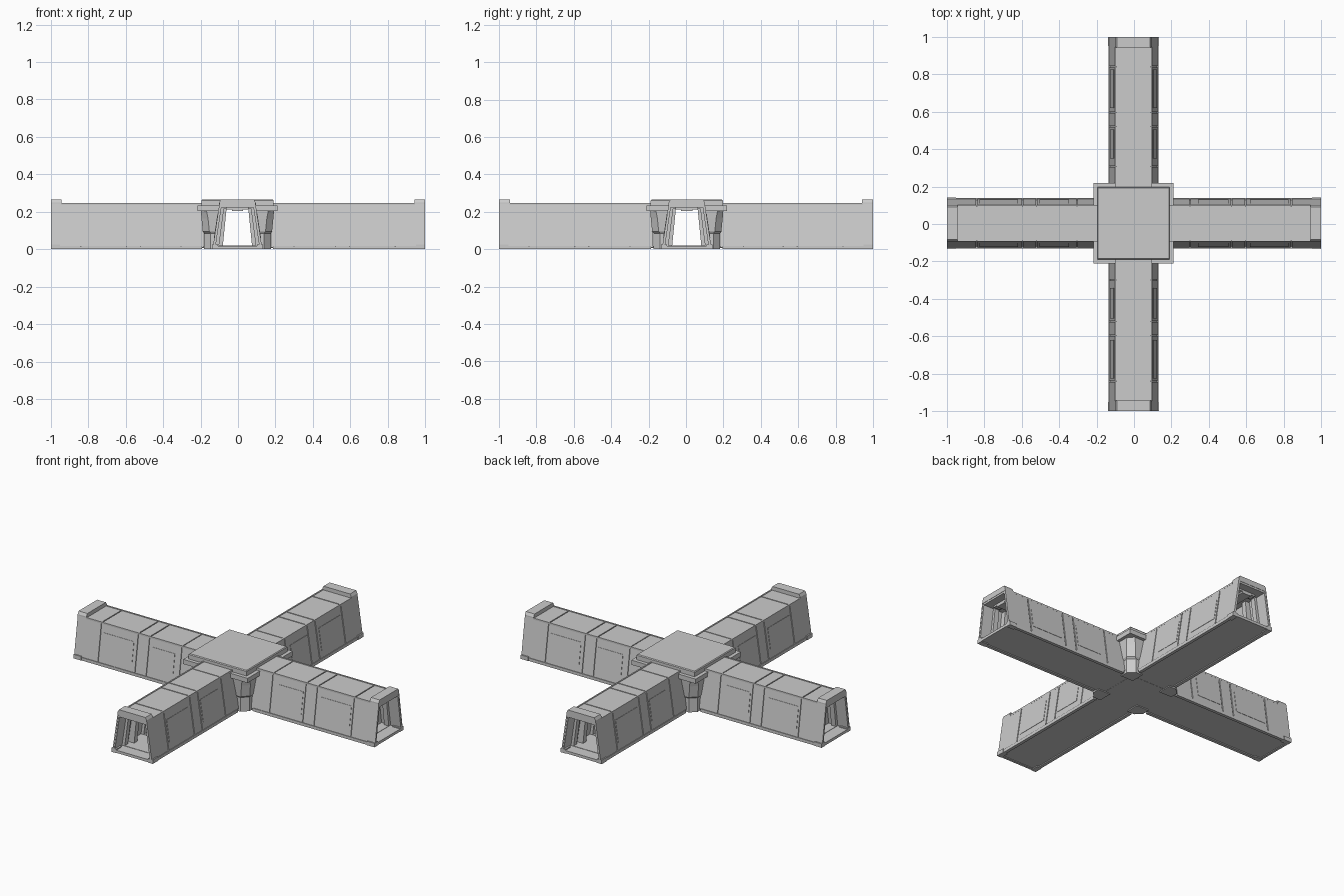
import bpy, bmesh, math
from mathutils import Matrix, Vector

if "Cube" in bpy.data.objects:
    bpy.data.objects.remove(bpy.data.objects["Cube"])

CX, CY = -0.003, 0.004          # slight offset of the corridor axes


def w(z):                       # half width of the sloped wall at height z
    return 0.133 - 0.15 * z


def add(name, loops, closed=False, turn=0):
    """Skin a list of equal-length vertex loops; cap the ends or close the ring."""
    bm = bmesh.new()
    rows = [[bm.verts.new(p) for p in lp] for lp in loops]
    n = len(rows[0])
    pairs = list(zip(rows, rows[1:])) + ([(rows[-1], rows[0])] if closed else [])
    for a, b in pairs:
        for i in range(n):
            j = (i + 1) % n
            bm.faces.new((a[i], a[j], b[j], b[i]))
    if not closed:
        bm.faces.new(rows[0])
        bm.faces.new(rows[-1])
    bmesh.ops.recalc_face_normals(bm, faces=bm.faces)
    bm.transform(Matrix.Rotation(turn * math.pi / 2, 4, 'Z'))
    off = Vector((CX, CY, 0))
    for v in bm.verts:          # keep the arm tips exactly at +-1
        for k in (0, 1):
            if abs(v.co[k]) < 0.5:
                v.co[k] += off[k]
    me = bpy.data.meshes.new(name)
    bm.to_mesh(me)
    bm.free()
    ob = bpy.data.objects.new(name, me)
    bpy.context.collection.objects.link(ob)
    return ob


def prism(name, prof, x0, x1, t):
    add(name, [[(x, y, z) for y, z in prof] for x in (x0, x1)], turn=t)


def box(name, x0, x1, y0, y1, z0, z1, t=0):
    prism(name, [(y0, z0), (y1, z0), (y1, z1), (y0, z1)], x0, x1, t)


def trap(z0, z1, inset):        # trapezoid outline following the wall slope
    return [(-w(z0) + inset, z0), (w(z0) - inset, z0),
            (w(z1) - inset, z1), (-w(z1) + inset, z1)]


def tube(name, outer, inner, x0, x1, t):
    ring = lambda pr, x: [(x, y, z) for y, z in pr]
    add(name, [ring(outer, x0), ring(outer, x1), ring(inner, x1), ring(inner, x0)],
        closed=True, turn=t)


def arch(z0, z1, o, i, zi):     # inverted U for wall and roof cladding
    return [(-w(z0) + o, z0), (-w(z1) + o, z1), (w(z1) - o, z1), (w(z0) - o, z0),
            (w(z0) - i, z0), (w(zi) - i, zi), (-w(zi) + i, zi), (-w(z0) + i, z0)]


PLATES = [(0.18, 0.30), (0.305, 0.517), (0.523, 0.592), (0.598, 0.837), (0.843, 1.0)]
WINDOWS = [(0.345, 0.505), (0.62, 0.825)]
RIBS = [0.20, 0.40, 0.56, 0.72, 0.90]

for t in range(4):
    # corridor shell and its cladding plates
    tube("arm_shell", trap(0.008, 0.236, 0.005), trap(0.018, 0.222, 0.014), 0.18, 0.998, t)
    for a, b in PLATES:
        prism("arm_cladding", arch(0.016, 0.243, 0, 0.008, 0.233), a, b, t)

    # raised end collar on the roof
    prism("end_collar", [(-w(0.243), 0.238), (w(0.243), 0.238), (w(0.243), 0.25),
                         (0.088, 0.266), (-0.088, 0.266), (-w(0.243), 0.25)], 0.942, 1.0, t)

    # interior frames and ceiling light
    for x in RIBS:
        tube("inner_frame", trap(0.016, 0.224, 0.012),
             [(-0.098, 0.02), (0.098, 0.02), (0.072, 0.217), (-0.072, 0.217)], x, x + 0.03, t)
    box("ceiling_light", 0.25, 0.95, -0.03, 0.03, 0.203, 0.224, t)
    box("ceiling_light_bracket", 0.91, 0.95, -0.06, 0.06, 0.212, 0.224, t)

    for s in (-1, 1):
        # wall window panels, two per side
        for a, b in WINDOWS:
            wall = [(s * (w(z) + d), z) for z, d in
                    ((0.06, -0.004), (0.06, 0.002), (0.19, 0.002), (0.19, -0.004))]
            prism("wall_panel", wall, a, b, t)
        # base rails, roof edge trim and end feet
        box("base_rail", 0.19, 1.0, s * 0.115, s * 0.134, 0, 0.018, t)
        box("roof_edge_trim", 0.19, 0.945, s * 0.090, s * 0.098, 0.236, 0.246, t)
        box("end_foot", 0.95, 1.0, s * 0.105, s * 0.137, 0, 0.024, t)
        # posts narrowing the open doorway
        post = [(s * 0.118, 0.018), (s * 0.078, 0.018), (s * 0.058, 0.218), (s * 0.09, 0.218)]
        prism("doorway_post", post, 0.84, 0.87, t)

    # sill across the end and underside plate
    box("end_sill", 0.985, 1.0, -0.12, 0.12, 0.002, 0.018, t)
    box("arm_underside", 0.12, 0.99, -0.118, 0.118, 0.006, 0.016, t)

    # hub corner pillar: chamfered, flaring toward the top
    def corner(z, s, c, i=0.096):
        return [(i, i, z), (s, i, z), (s, s - c, z), (s - c, s, z), (i, s, z)]
    add("hub_pillar", [corner(0, 0.178, 0.035), corner(0.085, 0.178, 0.035),
                       corner(0.095, 0.185, 0.035), corner(0.165, 0.192, 0.035),
                       corner(0.21, 0.196, 0.03)], turn=t)
    # corner flange and foot bracket
    box("hub_flange", 0.09, 0.214, 0.09, 0.214, 0.205, 0.233, t)
    box("pillar_foot_long", 0.095, 0.16, 0.11, 0.135, 0, 0.012, t)
    box("pillar_foot_cross", 0.11, 0.135, 0.095, 0.16, 0, 0.012, t)

# hub roof and floor
add("hub_roof", [[(x * s, y * s, z) for x, y in ((-1, -1), (1, -1), (1, 1), (-1, 1))]
                 for z, s in ((0.222, 0.193), (0.260, 0.193), (0.265, 0.189))])
box("hub_floor", -0.13, 0.13, -0.13, 0.13, 0.005, 0.017)
